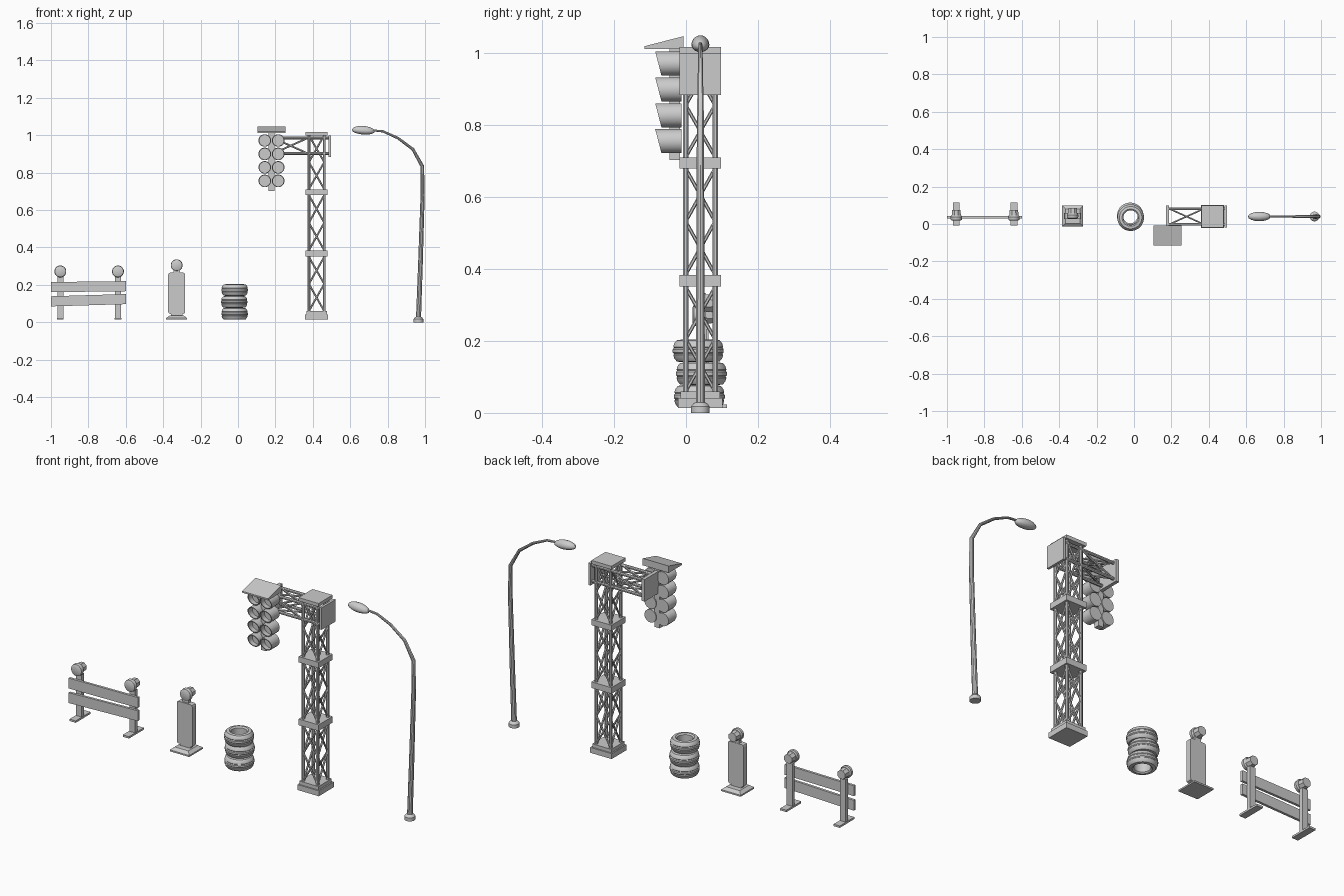
import bpy, bmesh
from math import cos, sin, pi, radians
from mathutils import Vector

if "Cube" in bpy.data.objects:
    bpy.data.objects.remove(bpy.data.objects["Cube"])

CY = 0.04  # shared depth centre line


def finish(name, bm, smooth=False):
    bmesh.ops.recalc_face_normals(bm, faces=bm.faces[:])
    me = bpy.data.meshes.new(name)
    bm.to_mesh(me)
    bm.free()
    ob = bpy.data.objects.new(name, me)
    bpy.context.collection.objects.link(ob)
    if smooth:
        bpy.ops.object.select_all(action='DESELECT')
        ob.select_set(True)
        bpy.context.view_layer.objects.active = ob
        bpy.ops.object.shade_smooth_by_angle(angle=radians(35))
    return ob


def add_box(bm, x0, x1, y0, y1, z0, z1):
    vs = bmesh.ops.create_cube(bm, size=1)['verts']
    for v in vs:
        v.co = Vector(((x0 + x1) / 2 + v.co.x * (x1 - x0),
                       (y0 + y1) / 2 + v.co.y * (y1 - y0),
                       (z0 + z1) / 2 + v.co.z * (z1 - z0)))
    return vs


def box(name, *b):
    bm = bmesh.new()
    add_box(bm, *b)
    return finish(name, bm)


def add_loft(bm, rings, closed=False):
    rs = [[bm.verts.new(p) for p in r] for r in rings]
    n = len(rs[0])
    pairs = list(zip(rs, rs[1:])) + ([(rs[-1], rs[0])] if closed else [])
    for a, b in pairs:
        for i in range(n):
            bm.faces.new((a[i], a[(i + 1) % n], b[(i + 1) % n], b[i]))
    if not closed:
        bm.faces.new(rs[0])
        bm.faces.new(rs[-1])


def ring(c, r, axis='Z', n=16, shear=0):
    pts = []
    for i in range(n):
        u, v = r * cos(2 * pi * (i + .5) / n), r * sin(2 * pi * (i + .5) / n)
        off = (u, v, 0) if axis == 'Z' else (u, -shear * v, v)
        pts.append(Vector(c) + Vector(off))
    return pts


def add_rod(bm, a, b, r, n=8):
    a, b = Vector(a), Vector(b)
    q = (b - a).to_track_quat('Z', 'Y')
    add_loft(bm, [[c + q @ p for p in ring((0, 0, 0), r, n=n)] for c in (a, b)])


# Warning lamp: round lens in front of a battery box
def warning_lamp(name, x, y, z):
    bm = bmesh.new()
    prof = [(0, .022), (.004, .030), (.020, .032), (.027, .028)]
    add_loft(bm, [ring((x, y + d, z), r, 'Y', 16) for d, r in prof])
    finish(name + "_lens", bm, True)
    bm = bmesh.new()
    add_loft(bm, [ring((x, y + d, z), r, 'Y', 8) for d, r in ((.024, .027), (.058, .024))])
    finish(name + "_housing", bm)


# Barricade
for i, x in enumerate((-.95, -.642)):
    box(f"barricade_post_{i}", x - .016, x + .016, .043, .063, .02, .245)
    box(f"barricade_foot_{i}", x - .018, x + .018, -.008, .114, .014, .024)
    warning_lamp(f"barricade_lamp_{i}", x, .018, .272)
for i, (zl, zr) in enumerate(((.188, .193), (.112, .124))):
    bm = bmesh.new()
    for v in add_box(bm, -1, -.6, .03, .043, -.027, .027):
        v.co.z += zl if v.co.x < -.8 else zr
    finish(f"barricade_plank_{i}", bm)

# Delineator panel
bm = bmesh.new()
x = -.328
for v in add_box(bm, x - .056, x + .056, -.014, .098, .014, .022):
    pass
for v in add_box(bm, x - .056, x + .056, -.014, .098, .022, .035):
    if v.co.z > .03:
        v.co.x = x + (v.co.x - x) * .7
        v.co.y = .042 + (v.co.y - .042) * .7
finish("panel_base", bm)
box("panel_neck", x - .03, x + .03, .032, .054, .03, .06)
bm = bmesh.new()
add_box(bm, x - .045, x + .045, .028, .058, .045, .265)
edges = [e for e in bm.edges if abs(e.verts[0].co.y - e.verts[1].co.y) > .02]
bmesh.ops.bevel(bm, geom=edges, offset=.01, segments=2, affect='EDGES', profile=.5)
finish("panel_board", bm)
box("panel_lamp_stem", x - .018, x + .018, .036, .056, .26, .29)
warning_lamp("panel_lamp", x, .028, .305)

# Tyre stack
tyre = [(.039, .006), (.046, 0), (.060, .002), (.067, .010), (.070, .020), (.068, .023),
        (.0715, .027), (.0715, .036), (.068, .040), (.070, .043), (.067, .053), (.060, .061),
        (.046, .063), (.039, .057)]
for i, (dx, dy) in enumerate(((0, -.003), (-.002, .003), (0, -.006))):
    bm = bmesh.new()
    add_loft(bm, [ring((-.018 + dx, CY + dy, .014 + i * .0635 + z), r, n=24)
                  for r, z in tyre], closed=True)
    finish(f"tyre_{i}", bm, True)

# Signal tower: legs, cross bracing, collars
TX, H, HC = .42, .041, .058
bm = bmesh.new()
for sx in (-H, H):
    for sy in (-H, H):
        add_rod(bm, (TX + sx, CY + sy, .03), (TX + sx, CY + sy, 1.01), .0085)
finish("tower_legs", bm, True)
corners = [(-H, -H), (H, -H), (H, H), (-H, H)]
bm = bmesh.new()
for z0, z1 in ((.06, .35), (.385, .68), (.712, 1.0)):
    for k in range(2):
        a = z0 + (z1 - z0) * k / 2
        b = z0 + (z1 - z0) * (k + 1) / 2
        for i in range(4):
            p, q = corners[i], corners[(i + 1) % 4]
            for lo, hi in ((a, b), (b, a)):
                add_rod(bm, (TX + p[0], CY + p[1], lo), (TX + q[0], CY + q[1], hi), .005, 6)
finish("tower_bracing", bm)
for name, z0, z1, h in (("tower_base", .014, .042, .062), ("tower_base_step", .042, .06, .055),
                        ("tower_collar_low", .352, .384, HC),
                        ("tower_collar_high", .68, .71, HC), ("tower_cap", 1.0, 1.018, HC)):
    box(name, TX - h, TX + h, CY - h, CY + h, z0, z1)

# Cantilever arm with end plates
bm = bmesh.new()
AZ = (.903, .985)
sect = [(CY - H, AZ[0]), (CY + H, AZ[0]), (CY + H, AZ[1]), (CY - H, AZ[1])]
for i in range(4):
    p, q = sect[i], sect[(i + 1) % 4]
    add_rod(bm, (.18, *p), (.487, *p), .008)
    add_rod(bm, (.19, *p), (.372, *q), .005, 6)
    add_rod(bm, (.19, *q), (.372, *p), .005, 6)
finish("arm_truss", bm)
box("arm_plate_outer", .17, .188, CY - HC, CY + HC, .885, 1.0)
box("arm_plate_tower", .483, .496, CY - HC, CY + HC, .885, 1.0)

# Signal heads: hollow hoods with the top edge reaching further forward
box("signal_mount", .164, .194, -.046, -.017, .703, 1.02)
for col, x in enumerate((.143, .215)):
    for row in range(4):
        z = .972 - row * .072
        bm = bmesh.new()
        r, sh = .034, .26
        add_loft(bm, [ring((x, -.012, z), r, 'Y', 16),
                      ring((x, -.077, z), r, 'Y', 16, sh),
                      ring((x, -.077, z), r * .86, 'Y', 16, sh),
                      ring((x, -.045, z), r * .86, 'Y', 16)])
        finish(f"signal_light_{col}_{row}", bm, True)
bm = bmesh.new()
for v in add_box(bm, .105, .255, -.116, -.007, 1.012, 1.048):
    if v.co.y < -.1 and v.co.z > 1.03:
        v.co.z = 1.02
finish("signal_roof", bm)

# Street lamp: base, tapered bent pole, lens-shaped head
bm = bmesh.new()
add_loft(bm, [ring((.965, CY, z), r) for z, r in ((0, .026), (.018, .026), (.027, .019), (.03, .012))])
finish("street_lamp_base", bm, True)
path = [(.965, .02, .0135), (.975, .30, .0125), (.987, .68, .011), (.985, .835, .010),
        (.935, .925, .008), (.855, .985, .007), (.775, 1.021, .006), (.70, 1.028, .005)]
bm = bmesh.new()
rings = []
for i, (x, z, r) in enumerate(path):
    a, b = path[max(i - 1, 0)], path[min(i + 1, len(path) - 1)]
    t = Vector((b[0] - a[0], 0, b[1] - a[1])).normalized()
    s = Vector((0, 1, 0))
    u = s.cross(t)
    rings.append([Vector((x, CY, z)) + r * (cos(k * pi / 5) * u + sin(k * pi / 5) * s)
                  for k in range(10)])
add_loft(bm, rings)
finish("street_lamp_pole", bm, True)
bm = bmesh.new()
for v in bmesh.ops.create_uvsphere(bm, u_segments=16, v_segments=10, radius=1)['verts']:
    c = v.co.copy()
    w = .026 if c.z > 0 else .020
    v.co = Vector((.67 + c.x * .061, CY + c.y * .025, 1.024 + c.z * w - c.x * .004))
finish("street_lamp_head", bm, True)
